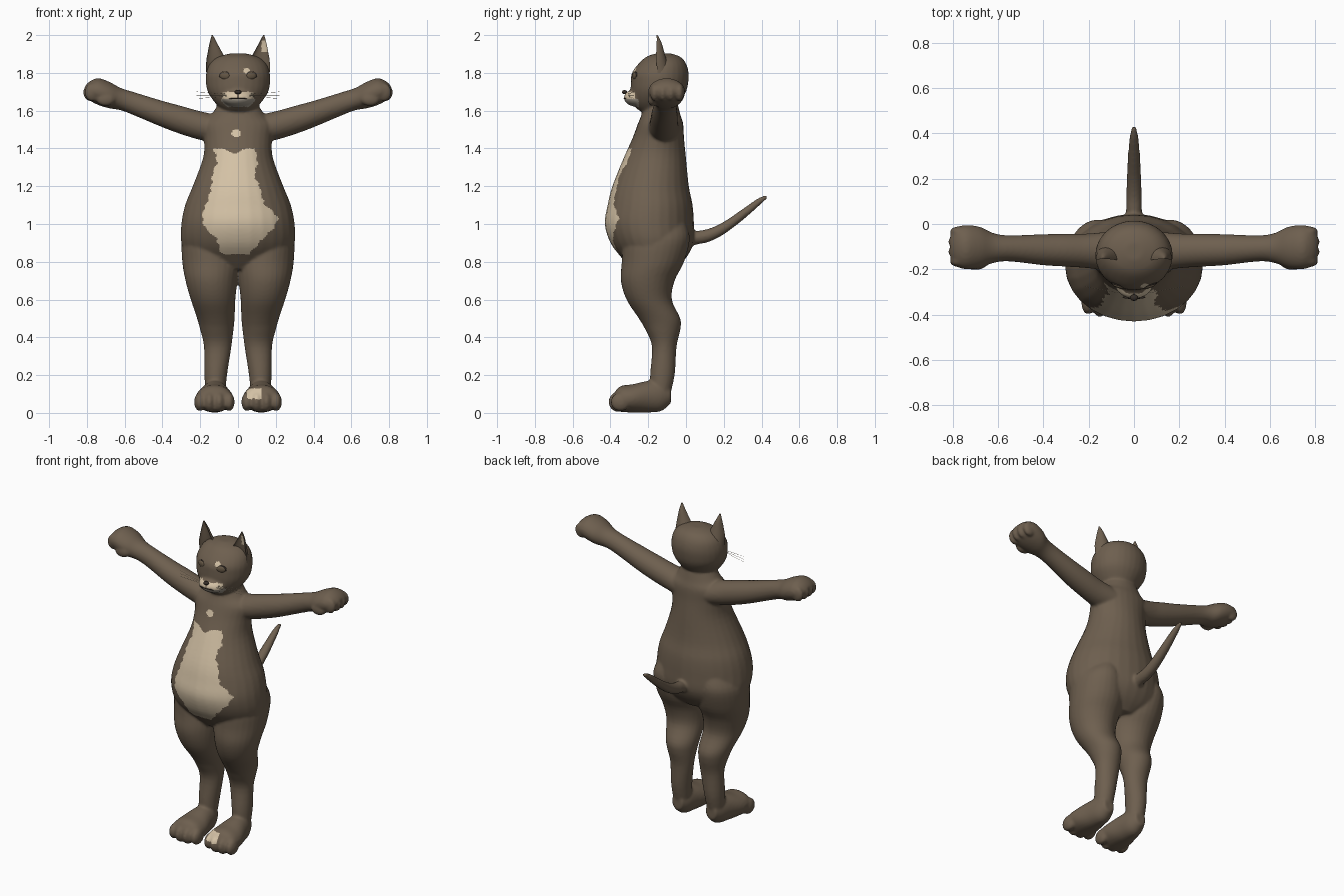
import bpy, bmesh, math
from mathutils import Matrix, Vector

cube = bpy.data.objects.get("Cube")
if cube:
    bpy.data.objects.remove(cube, do_unlink=True)


def material(name, colour):
    m = bpy.data.materials.new(name)
    m.use_nodes = True
    m.diffuse_color = (*colour, 1)
    node = next(n for n in m.node_tree.nodes if n.type == 'BSDF_PRINCIPLED')
    node.inputs["Base Color"].default_value = (*colour, 1)
    return m


BROWN = material("brown fur", (.155, .115, .078))
CREAM = material("cream fur", (.66, .54, .38))
GREY = material("muzzle grey", (.36, .32, .26))
DARK = material("dark outline", (.035, .026, .02))
IRIS = material("brown eye", (.13, .095, .06))


def spline(rings, steps=4):
    """Smoothly fill in rows between the given ones."""
    out = []
    for i in range(len(rings) - 1):
        p = [rings[max(0, min(len(rings) - 1, i + k))] for k in (-1, 0, 1, 2)]
        for s in range(steps):
            t = s / steps
            out.append([b + t / 2 * (c - a + t * (2*a - 5*b + 4*c - d + t * (3*(b - c) + d - a)))
                        for a, b, c, d in zip(*p)])
    return out + [list(rings[-1])]


def tube(bm, axis, rings, side=1, cup=1, segs=28):
    """Loft of ellipses; each ring is (place on axis, min a, max a, min b, max b)."""
    others = [k for k in range(3) if k != axis]
    loops = []
    for pos, a0, a1, b0, b1 in spline(rings):
        loop = []
        for k in range(segs):
            ang = math.tau * k / segs
            sb = math.sin(ang)
            if sb < 0:
                sb *= cup
            co = Vector()
            co[axis] = pos
            co[others[0]] = (a0 + a1) / 2 + (a1 - a0) / 2 * math.cos(ang)
            co[others[1]] = (b0 + b1) / 2 + (b1 - b0) / 2 * sb
            co.x *= side
            loop.append(bm.verts.new(co))
        loops.append(loop)
    for low, high in zip(loops, loops[1:]):
        for k in range(segs):
            n = (k + 1) % segs
            bm.faces.new((low[k], low[n], high[n], high[k]))
    bm.faces.new(loops[0][::-1])
    bm.faces.new(loops[-1])


def ball(bm, centre, size, turn=0):
    m = Matrix.Translation(centre) @ Matrix.Rotation(turn, 4, 'Z') @ Matrix.Diagonal((*size, 1))
    bmesh.ops.create_uvsphere(bm, u_segments=20, v_segments=12, radius=1, matrix=m)


def finish(name, bm, mats):
    bmesh.ops.recalc_face_normals(bm, faces=bm.faces)
    mesh = bpy.data.meshes.new(name)
    bm.to_mesh(mesh)
    bm.free()
    mesh.shade_smooth()
    for m in mats:
        mesh.materials.append(m)
    obj = bpy.data.objects.new(name, mesh)
    bpy.context.collection.objects.link(obj)
    return obj


# Body volumes
body = bmesh.new()
trunk = [(.76, .1, -.29, -.06), (.82, .26, -.34, .0), (.9, .3, -.4, .04), (1, .3, -.43, .042),
         (1.1, .28, -.415, .035), (1.2, .24, -.39, .015), (1.35, .185, -.33, 0),
         (1.45, .18, -.285, -.01), (1.53, .19, -.255, -.015), (1.58, .14, -.235, -.03),
         (1.66, .09, -.21, -.05)]
tube(body, 2, [(z, -w, w, f, b) for z, w, f, b in trunk])
skull = [(1.58, .055, -.21, -.09), (1.61, .09, -.26, -.065), (1.65, .128, -.285, -.03),
         (1.7, .16, -.292, .0), (1.75, .17, -.292, .012), (1.8, .168, -.286, .014),
         (1.85, .148, -.25, .0), (1.885, .105, -.21, -.03), (1.903, .04, -.16, -.08)]
tube(body, 2, [(z, -w, w, f, b) for z, w, f, b in skull])
ball(body, (0, -.255, 1.668), (.088, .075, .048))
tube(body, 1, [(-.06, -.04, .04, .86, .94), (.05, -.035, .035, .89, .962), (.12, -.034, .034, .905, .975),
               (.2, -.032, .032, .945, 1.012), (.3, -.027, .027, 1.02, 1.08),
               (.38, -.02, .02, 1.09, 1.135), (.43, -.01, .01, 1.135, 1.155)])
for s in (-1, 1):
    # Legs
    tube(body, 2, [(.07, .07, .17, -.19, -.09), (.2, .058, .178, -.19, -.06), (.35, .035, .18, -.18, -.05),
                   (.44, .024, .2, -.215, -.03), (.5, .018, .217, -.25, -.03), (.6, .014, .25, -.315, -.075),
                   (.7, .003, .278, -.345, -.06), (.8, -.01, .295, -.34, -.01),
                   (.92, .02, .295, -.33, .02), (1, .06, .25, -.28, .0)], s)
    # Feet and toes
    tube(body, 1, [(-.39, .06, .19, .02, .09), (-.35, .03, .22, .006, .14), (-.28, .027, .223, .002, .152),
                   (-.2, .045, .2, .002, .17), (-.13, .06, .18, .01, .17), (-.08, .085, .155, .05, .14)], s)
    for k in range(4):
        out = abs(k - 1.5)
        ball(body, (s * (.047 + .052 * k), -.365 + .012 * out, .058), (.029, .052, .055 - .004 * out))
    # Arms and hands
    tube(body, 0, [(.08, -.21, -.03, 1.42, 1.57), (.2, -.195, -.042, 1.445, 1.597),
                   (.3, -.188, -.043, 1.475, 1.625), (.4, -.182, -.045, 1.512, 1.652),
                   (.55, -.165, -.05, 1.575, 1.698), (.62, -.172, -.04, 1.602, 1.72),
                   (.68, -.195, -.012, 1.612, 1.752), (.74, -.2, -.005, 1.63, 1.772),
                   (.785, -.185, -.015, 1.655, 1.755), (.81, -.15, -.05, 1.685, 1.73)], s)
    for k in range(4):
        out = abs(k - 1.5)
        ball(body, (s * (.782 - .008 * out), -.166 + .044 * k, 1.697), (.042, .024, .048))
    ball(body, (s * .7, -.178, 1.66), (.05, .025, .036))

# Fuse everything into one skin
cat = finish("body", body, [BROWN, CREAM, GREY])
skin = cat.modifiers.new("fuse", 'REMESH')
skin.mode = 'VOXEL'
skin.voxel_size = .0085
skin.use_smooth_shade = True
soft = cat.modifiers.new("soften", 'SMOOTH')
soft.factor = .5
soft.iterations = 4
graph = bpy.context.evaluated_depsgraph_get()
fused = bpy.data.meshes.new_from_object(cat.evaluated_get(graph))
cat.modifiers.clear()
cat.data = fused
fused.materials.clear()
for m in (BROWN, CREAM, GREY):
    fused.materials.append(m)
fused.shade_smooth()

# Fur markings: belly outline rows are (height, right edge, left edge)
BELLY = [(.84, -.08, .06), (.87, -.1, .085), (.92, -.11, .13), (.98, -.175, .19), (1.03, -.19, .215),
         (1.07, -.185, .18), (1.11, -.165, .135), (1.2, -.14, .115), (1.26, -.135, .085),
         (1.33, -.11, .105), (1.4, -.13, .09)]


def fur(c, n):
    x, y, z = c
    if y < -.2 and n.y < 0:
        for (z0, l0, r0), (z1, l1, r1) in zip(BELLY, BELLY[1:]):
            if z0 <= z < z1:
                t = (z - z0) / (z1 - z0)
                wave = .005 * math.sin(z * 130)
                notch = z > 1.37 + abs(x + .02) * .5
                if l0 + t * (l1 - l0) + wave < x < r0 + t * (r1 - r0) + wave and not notch:
                    return 1
        if math.hypot(x + .01, (z - 1.48) * 1.2) < .025:
            return 1
        if abs(x - .085) < .04 and .075 < z < .13 and y < -.3:
            return 1
        if math.hypot(x - .045, z - 1.812) < .016:
            return 1
        # Whisker pads and chin
        if abs(x) < .1 and y < -.25:
            if 1.665 < z < 1.7 and abs(abs(x) - .045) < .04:
                return 1
            if 1.62 < z <= 1.665:
                return 2
    return 0


for p in fused.polygons:
    p.material_index = fur(p.center, p.normal)

for s, label in ((-1, "right"), (1, "left")):
    # Cupped ears, open to the front
    bm = bmesh.new()
    tube(bm, 2, [(1.8, .05, .168, -.22, -.08), (1.86, .06, .168, -.215, -.1), (1.91, .085, .16, -.2, -.115),
                 (1.96, .112, .15, -.18, -.13), (2, .133, .139, -.16, -.15)], s, cup=-.45)
    ear = finish(label + "_ear", bm, [BROWN, CREAM])
    for p in ear.data.polygons:
        if s > 0 and p.normal.y < -.3 and 1.91 < p.center.z < 1.97 and p.center.x > .125:
            p.material_index = 1
    # Almond eyes with a dark rim
    for part, grow, push, mat in (("eye_rim", 1.2, 0, DARK), ("eye", 1, .005, IRIS)):
        bm = bmesh.new()
        ball(bm, (s * .07, -.268 - push, 1.785), (.027 * grow, .009, .019 * grow), s * .3)
        finish(label + "_" + part, bm, [mat])
    # Whiskers
    for k in range(3):
        curve = bpy.data.curves.new(label + "_whisker", 'CURVE')
        curve.dimensions = '3D'
        curve.bevel_depth = .0008
        curve.bevel_resolution = 0
        line = curve.splines.new('POLY')
        line.points.add(2)
        for i, point in enumerate(line.points):
            reach = i / 2
            point.co = (s * (.06 + .16 * reach), -.305 + .03 * reach, 1.682 + (k - 1) * .012 * (.5 + reach), 1)
        curve.materials.append(CREAM)
        bpy.context.collection.objects.link(bpy.data.objects.new(curve.name, curve))

# Nose and mouth
for name, centre, size in (("nose", (0, -.325, 1.698), (.018, .014, .011)),
                           ("mouth", (0, -.323, 1.664), (.05, .008, .003))):
    bm = bmesh.new()
    ball(bm, centre, size)
    finish(name, bm, [DARK])

bpy.ops.object.select_all(action='DESELECT')
for obj in bpy.context.collection.objects:
    if obj.type == 'MESH' and obj.name.endswith("ear"):
        obj.select_set(True)
        bpy.context.view_layer.objects.active = obj
bpy.ops.object.shade_smooth_by_angle(angle=math.radians(40))
